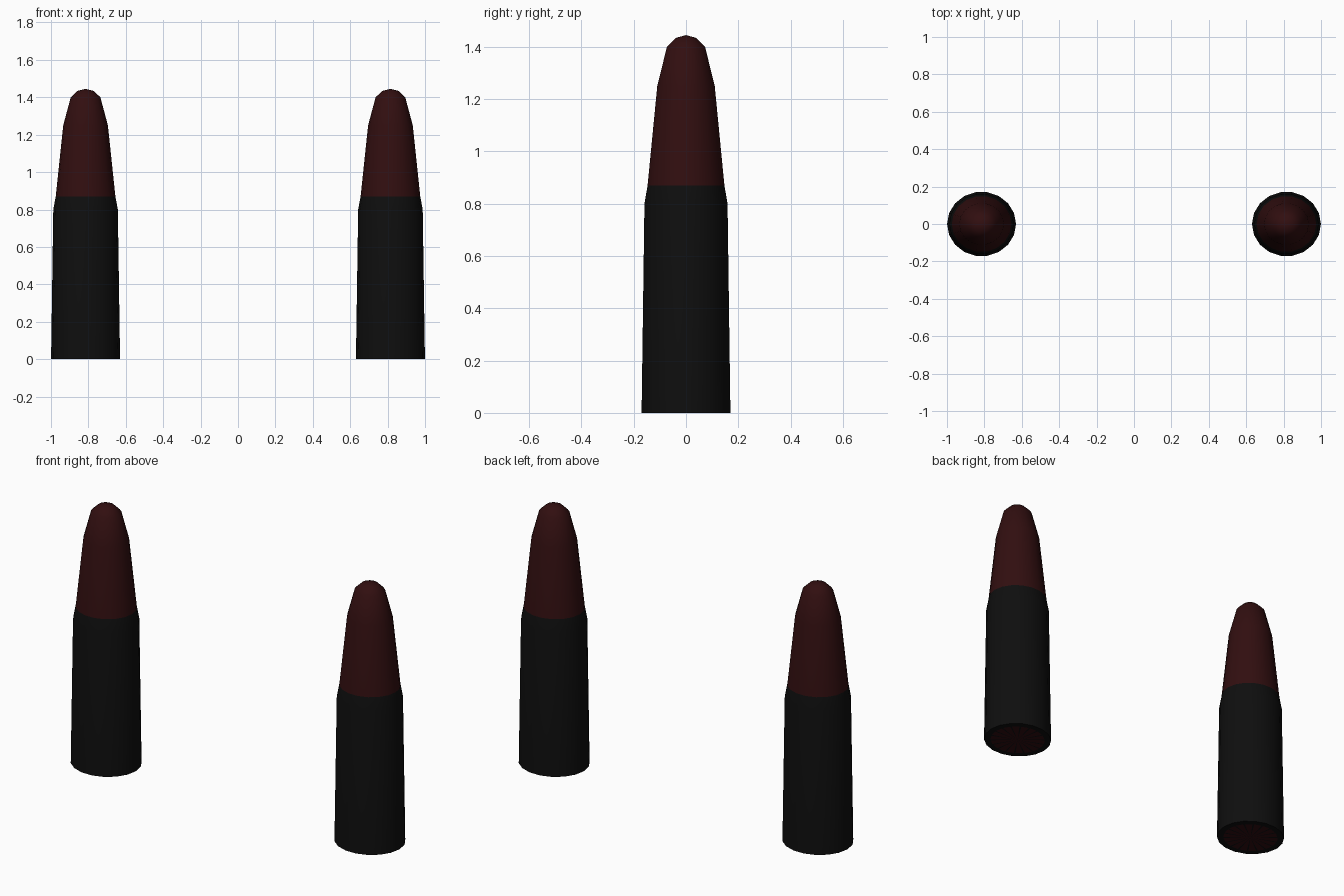
import bpy, bmesh, math

cube = bpy.data.objects.get("Cube")
if cube:
    bpy.data.objects.remove(cube, do_unlink=True)

SIDES = 18
STRETCH_X, STRETCH_Y = 1.085, 1.015
OFFSET = 0.815


def material(name, color):
    m = bpy.data.materials.new(name)
    m.use_nodes = True
    m.diffuse_color = color
    m.node_tree.nodes["Principled BSDF"].inputs["Base Color"].default_value = color
    return m


black = material("black", (0.0045, 0.0045, 0.0045, 1))
red = material("dark red", (0.031, 0.0045, 0.005, 1))


def finish(bm, name, x, mats, smooth=True):
    bmesh.ops.remove_doubles(bm, verts=bm.verts, dist=0.0001)
    mesh = bpy.data.meshes.new(name)
    bm.to_mesh(mesh)
    bm.free()
    for m in mats:
        mesh.materials.append(m)
    obj = bpy.data.objects.new(name, mesh)
    obj.location.x = x
    bpy.context.collection.objects.link(obj)
    if smooth:
        bpy.ops.object.select_all(action="DESELECT")
        obj.select_set(True)
        bpy.context.view_layer.objects.active = obj
        bpy.ops.object.shade_smooth_by_angle(angle=math.radians(35))


def point(bm, r, angle, z):
    return bm.verts.new((r * STRETCH_X * math.cos(angle),
                         r * STRETCH_Y * math.sin(angle), z))


def lathe(name, profile, x, mat):
    """Turn a (radius, height) profile, listed from bottom to top."""
    bm = bmesh.new()
    rings = [[point(bm, r, math.tau * i / SIDES, z) for i in range(SIDES)] if r
             else [point(bm, 0, 0, z)] * SIDES for r, z in profile]
    for low, high in zip(rings, rings[1:]):
        for i in range(SIDES):
            j = (i + 1) % SIDES
            corners = [low[i], low[j], high[j], high[i]]
            bm.faces.new(list(dict.fromkeys(corners)))
    finish(bm, name, x, [mat])


def spoked_disc(name, radius, x):
    """Base disc facing down: red wedges with thin black spokes between."""
    bm = bmesh.new()
    centre = point(bm, 0, 0, 0)
    step = math.tau / SIDES
    for i in range(SIDES):
        cuts = [i * step, (i + 0.8) * step, (i + 1) * step]
        rim = [point(bm, radius, a, 0) for a in cuts]
        for k in range(2):
            face = bm.faces.new((centre, rim[k + 1], rim[k]))
            face.material_index = k
    finish(bm, name, x, [red, black], smooth=False)


for side, x in (("left", OFFSET), ("right", -OFFSET)):
    # Casing with a flat rim underneath
    lathe(side + "_casing",
          [(0.138, 0), (0.17, 0), (0.159, 0.8), (0.147, 0.87)], x, black)
    # Tapered nose with a rounded tip
    lathe(side + "_nose",
          [(0.147, 0.87), (0.11, 1.25), (0.073, 1.4), (0.04, 1.434), (0, 1.445)],
          x, red)
    # Disc in the base
    spoked_disc(side + "_base_disc", 0.138, x)
